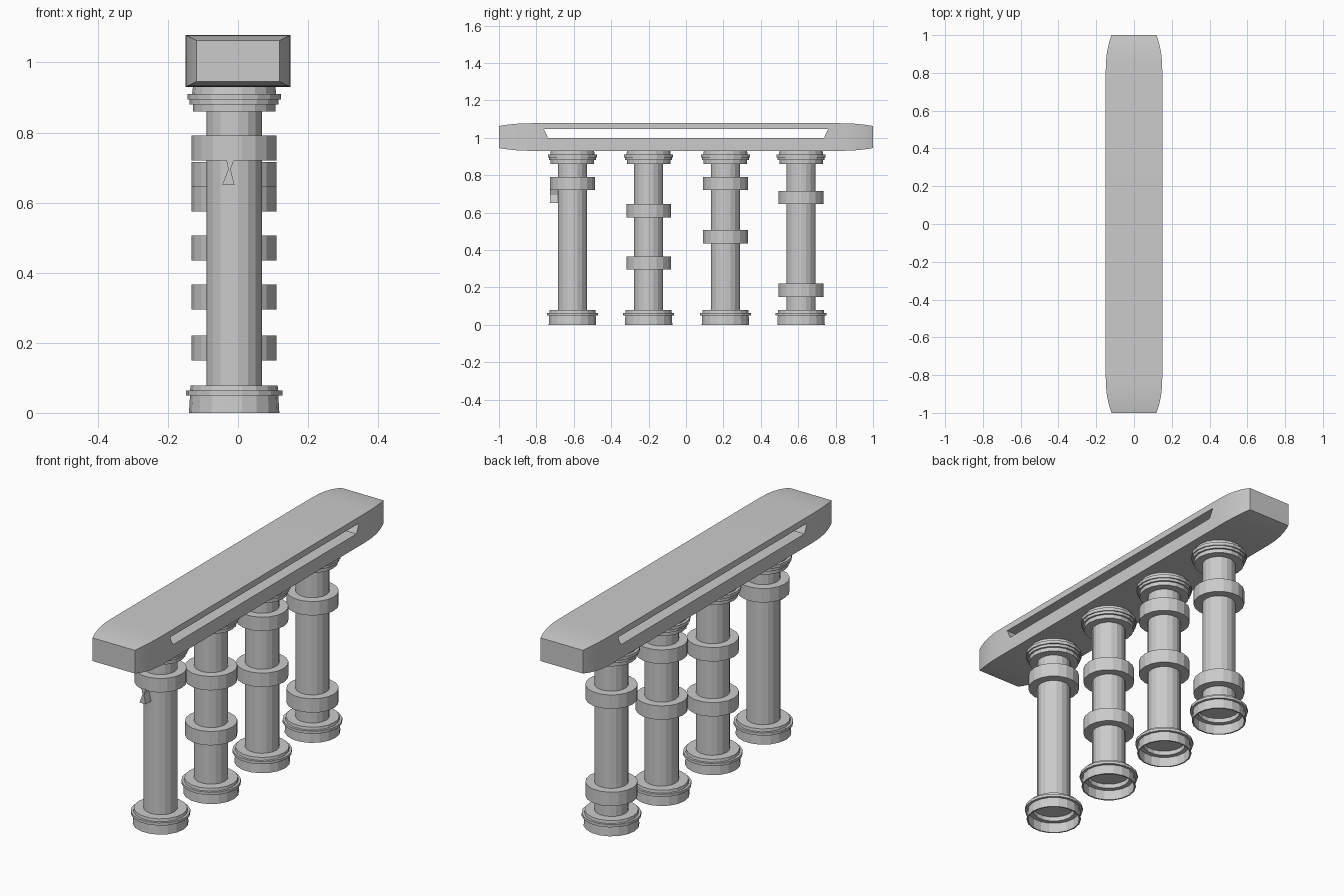
import bpy, bmesh, math

default = bpy.data.objects.get("Cube")
if default:
    bpy.data.objects.remove(default)

stone = bpy.data.materials.new("grey_stone")
stone.use_nodes = True
GREY = (0.6, 0.6, 0.6, 1)
stone.diffuse_color = GREY
stone.node_tree.nodes["Principled BSDF"].inputs["Base Color"].default_value = GREY

SIDES = 18
COLUMN_X = -0.011


def finish(bm, name, smooth_angle=0):
    bmesh.ops.recalc_face_normals(bm, faces=bm.faces)
    mesh = bpy.data.meshes.new(name)
    bm.to_mesh(mesh)
    bm.free()
    mesh.materials.append(stone)
    if smooth_angle:
        mesh.shade_smooth()
        mesh.set_sharp_from_angle(angle=math.radians(smooth_angle))
    obj = bpy.data.objects.new(name, mesh)
    bpy.context.collection.objects.link(obj)
    return obj


def lathe(name, profile, y):
    """Revolve a closed (radius, height) profile that starts and ends on the axis."""
    bm = bmesh.new()
    verts = [bm.verts.new((r, 0, z)) for r, z in profile]
    edges = [bm.edges.new(pair) for pair in zip(verts, verts[1:])]
    bmesh.ops.spin(bm, geom=verts + edges, cent=(0, 0, 0), axis=(0, 0, 1),
                   angle=math.tau, steps=SIDES)
    bmesh.ops.remove_doubles(bm, verts=bm.verts, dist=0.0005)
    obj = finish(bm, name)
    obj.location = (COLUMN_X, y, 0)
    return obj


def drum(name, radius, low, high, y):
    return lathe(name, [(0, low), (radius, low), (radius, high), (0, high)], y)


def prism(name, outline, offset, depth):
    """Extrude a flat outline of 3D points along an offset direction."""
    bm = bmesh.new()
    face = bm.faces.new([bm.verts.new(p) for p in outline])
    side = bmesh.ops.extrude_face_region(bm, geom=[face])["geom"]
    bmesh.ops.translate(bm, vec=[c * depth for c in offset],
                        verts=[g for g in side if isinstance(g, bmesh.types.BMVert)])
    return finish(bm, name)


# Columns, each with its own collar heights
BASE = [(0, 0.072), (0.1, 0.072), (0.1, 0.05), (0.122, 0.05), (0.122, 0),
        (0.129, 0), (0.126, 0.05), (0.138, 0.05), (0.138, 0.064),
        (0.126, 0.064), (0.124, 0.078), (0, 0.078)]
CAPITAL = [(0, 0.86), (0.118, 0.86), (0.118, 0.88), (0.127, 0.88), (0.127, 0.894),
           (0.133, 0.894), (0.133, 0.91), (0.12, 0.91), (0.117, 0.935), (0, 0.935)]
COLUMNS = [(-0.607, [0.72]), (-0.2, [0.295, 0.575]),
           (0.211, [0.435, 0.72]), (0.615, [0.15, 0.645])]
for i, (y, collars) in enumerate(COLUMNS, 1):
    lathe(f"column_base_{i}", BASE, y)
    drum(f"column_shaft_{i}", 0.079, 0.075, 0.88, y)
    lathe(f"column_capital_{i}", CAPITAL, y)
    for k, z in enumerate(collars, 1):
        drum(f"column_collar_{i}_{k}", 0.121, z, z + 0.071, y)

# Small pinched tag hanging below the front collar
tag = [(-0.034, 0.725), (-0.01, 0.725), (-0.021, 0.695),
       (-0.01, 0.65), (-0.045, 0.65), (-0.028, 0.695)]
prism("hanging_tag", [(x, -0.728, z) for x, z in tag], (0, 1, 0), 0.045)

# Beam lofted from rectangles that shrink toward both ends
bm = bmesh.new()
tail = [1, 0.9, 0.75, 0.55, 0.3, 0]
stations = [(-0.8 - 0.2 * t, t) for t in tail] + [(0.8 + 0.2 * t, t) for t in reversed(tail)]
rings = []
for y, t in stations:
    w, h = 0.15 - 0.031 * t ** 2.5, 0.074 - 0.015 * t ** 2.5
    rings.append([bm.verts.new((sx * w, y, 1.004 + sz * h))
                  for sx, sz in ((-1, -1), (1, -1), (1, 1), (-1, 1))])
for a, b in zip(rings, rings[1:]):
    for j in range(4):
        k = (j + 1) % 4
        bm.faces.new((a[j], a[k], b[k], b[j]))
bm.faces.new(rings[0])
bm.faces.new(rings[-1])
beam = finish(bm, "beam", 30)

# Long slot through the beam, wider at its top
slot = [(-0.738, 1.0), (0.738, 1.0), (0.76, 1.046), (-0.76, 1.046)]
cutter = prism("slot_cutter", [(-0.3, y, z) for y, z in slot], (1, 0, 0), 0.6)
cutter.hide_render = True
cutter.hide_set(True)
cut = beam.modifiers.new("slot", "BOOLEAN")
cut.operation = "DIFFERENCE"
cut.solver = "EXACT"
cut.object = cutter
